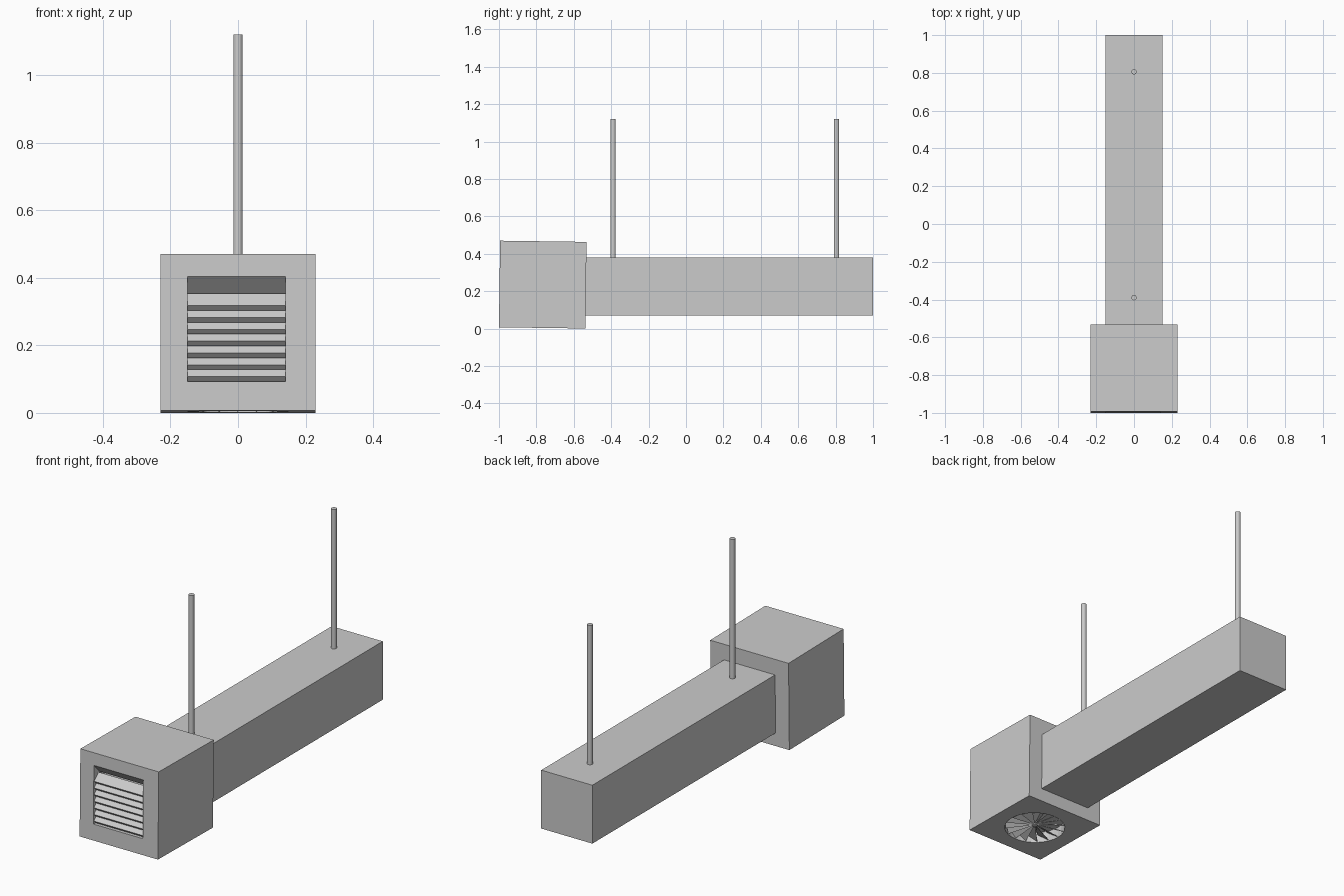
import bpy, bmesh, math
from mathutils import Matrix, Vector

if "Cube" in bpy.data.objects:
    bpy.data.objects.remove(bpy.data.objects["Cube"])

# the head box hangs with a very slight tilt
C = Vector((0, -0.766, 0.235))
TILT = Matrix.Translation(C) @ Matrix.Rotation(math.radians(-0.8), 4, 'X') @ Matrix.Translation(-C)


def finish(bm, name):
    bmesh.ops.recalc_face_normals(bm, faces=bm.faces)
    me = bpy.data.meshes.new(name)
    bm.to_mesh(me)
    bm.free()
    ob = bpy.data.objects.new(name, me)
    bpy.context.collection.objects.link(ob)
    return ob


def prism(name, profile, x0, x1):
    """Extrude a closed (y, z) profile from x0 to x1."""
    bm = bmesh.new()
    a = [bm.verts.new((x0, y, z)) for y, z in profile]
    b = [bm.verts.new((x1, y, z)) for y, z in profile]
    n = len(profile)
    bm.faces.new(a)
    bm.faces.new(b[::-1])
    for i in range(n):
        bm.faces.new((a[i], a[(i + 1) % n], b[(i + 1) % n], b[i]))
    return finish(bm, name)


def rect(y0, y1, z0, z1):
    return [(y0, z0), (y1, z0), (y1, z1), (y0, z1)]


def cylinder(name, r, x, y, z0, z1, sides):
    bm = bmesh.new()
    bmesh.ops.create_cone(bm, cap_ends=True, segments=sides, radius1=r, radius2=r, depth=z1 - z0,
                          matrix=Matrix.Translation((x, y, (z0 + z1) / 2)))
    return finish(bm, name)


def cut(target, cutter):
    mod = target.modifiers.new("cut", 'BOOLEAN')
    mod.operation = 'DIFFERENCE'
    mod.solver = 'EXACT'
    mod.object = cutter
    bpy.context.view_layer.objects.active = target
    bpy.ops.object.modifier_apply(modifier=mod.name)
    bpy.data.objects.remove(cutter)


# long duct
prism("duct", rect(-0.54, 1.0, 0.07, 0.38), -0.15, 0.15)

# hanging rods
for i, y in enumerate((-0.39, 0.805)):
    cylinder(f"hanging_rod_{i + 1}", 0.014, 0, y, 0.37, 1.12, 16)

# head box with front grille recess and round bottom outlet
F = -0.997
head = prism("head_box", rect(F, -0.535, 0.0035, 0.4665), -0.23, 0.23)
cut(head, prism("grille_cutter", [(F - 0.02, 0.09), (F + 0.09, 0.09), (F + 0.09, 0.35), (F + 0.05, 0.35),
                                  (F, 0.40), (F - 0.02, 0.40)], -0.15, 0.14))
cut(head, cylinder("outlet_cutter", 0.15, 0, C.y, -0.05, 0.06, 32))
tilted = [head]

# tilted grille slats
for i in range(7):
    z = 0.09 + 0.035 * i
    y = F + 0.004
    profile = [(y + 0.014, z), (y, z + 0.014), (y + 0.036, z + 0.05), (y + 0.05, z + 0.036)]
    tilted.append(prism(f"grille_slat_{i + 1}", profile, -0.15, 0.14))

# pitched swirl vanes in the bottom outlet
bm = bmesh.new()
N = 16
for i in range(N):
    a0, a1 = (2 * math.pi * (i + k) / N for k in (0, 1))
    lo, hi = 0.006, 0.045
    pts = []
    for t in (0, 0.003):
        pts.append([bm.verts.new((r * math.cos(a), C.y + r * math.sin(a), z + t))
                    for r, a, z in ((0.012, a0, 0.018), (0.148, a0, lo), (0.148, a1, hi), (0.012, a1, 0.026))])
    p, q = pts
    bm.faces.new(p)
    bm.faces.new(q[::-1])
    for k in range(4):
        m = (k + 1) % 4
        bm.faces.new((p[k], p[m], q[m], q[k]))
tilted.append(finish(bm, "swirl_vanes"))
tilted.append(cylinder("vane_hub", 0.014, 0, C.y, 0.015, 0.062, 16))

for ob in tilted:
    ob.data.transform(TILT)
